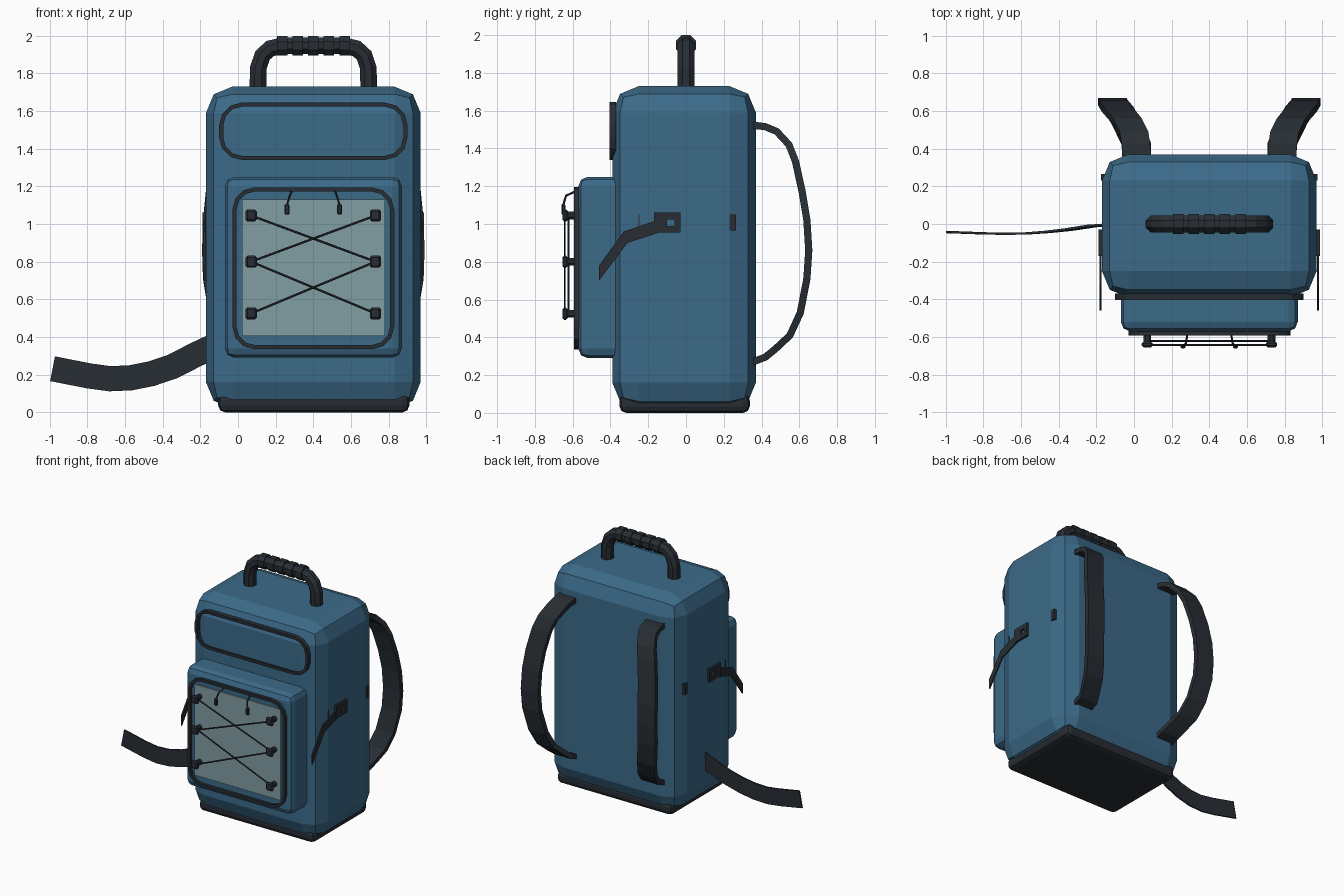
import bpy, bmesh, math
from mathutils import Vector as V

if "Cube" in bpy.data.objects:
    bpy.data.objects.remove(bpy.data.objects["Cube"])

CX = 0.4  # the pack's own centre line


def material(name, rgb):
    m = bpy.data.materials.new(name)
    m.diffuse_color = (*rgb, 1)
    m.use_nodes = True
    m.node_tree.nodes["Principled BSDF"].inputs["Base Color"].default_value = m.diffuse_color
    return m


BLUE = material("blue_fabric", (0.045, 0.145, 0.25))
DARK = material("dark_trim", (0.021, 0.027, 0.034))
MESH = material("grey_mesh", (0.22, 0.34, 0.36))


def finish(name, bm, mat):
    bmesh.ops.recalc_face_normals(bm, faces=bm.faces)
    me = bpy.data.meshes.new(name)
    bm.to_mesh(me)
    bm.free()
    me.materials.append(mat)
    ob = bpy.data.objects.new(name, me)
    bpy.context.collection.objects.link(ob)
    return ob


def box(name, lo, hi, mat, bevel=0, seg=2):
    bm = bmesh.new()
    bmesh.ops.create_cube(bm, size=1)
    lo, hi = V(lo), V(hi)
    for v in bm.verts:
        v.co = V([(lo[i] + hi[i]) / 2 + v.co[i] * (hi[i] - lo[i]) for i in range(3)])
    if bevel:
        bmesh.ops.bevel(bm, geom=bm.edges[:], offset=bevel, segments=seg,
                        profile=0.5, affect='EDGES')
    return finish(name, bm, mat)


def loft(name, rings, mat, loop=False):
    bm = bmesh.new()
    vs = [[bm.verts.new(p) for p in r] for r in rings]
    n = len(vs[0])
    for i in range(len(vs) if loop else len(vs) - 1):
        a, b = vs[i], vs[(i + 1) % len(vs)]
        for k in range(n):
            bm.faces.new((a[k], a[(k + 1) % n], b[(k + 1) % n], b[k]))
    if not loop:
        bm.faces.new(vs[0])
        bm.faces.new(vs[-1])
    return finish(name, bm, mat)


def sweep(name, pts, across, half_w, half_t, mat, sides=4):
    """Strap (4 sides) or tube (more sides) along pts; 'across' is the width direction."""
    pts, across, rings = [V(p) for p in pts], V(across), []
    for i, p in enumerate(pts):
        t = pts[min(i + 1, len(pts) - 1)] - pts[max(i - 1, 0)]
        t = (t - across * t.dot(across)).normalized()
        n = across.cross(t)
        if sides == 4:
            prof = [(1, 1), (-1, 1), (-1, -1), (1, -1)]
        else:
            prof = [(math.cos(2 * math.pi * (k + .5) / sides),
                     math.sin(2 * math.pi * (k + .5) / sides)) for k in range(sides)]
        rings.append([p + across * half_w * a + n * half_t * b for a, b in prof])
    return loft(name, rings, mat)


def frame(name, x0, x1, z0, z1, r, w, y0, y1, mat):
    """Flat rounded-rectangle rim facing the front."""
    def outline(d):
        out = []
        for cx, cz, a0 in ((x1 - r, z1 - r, 0), (x0 + r, z1 - r, 90),
                           (x0 + r, z0 + r, 180), (x1 - r, z0 + r, 270)):
            for k in range(4):
                a = math.radians(a0 + 30 * k)
                out.append((cx + (r - d) * math.cos(a), cz + (r - d) * math.sin(a)))
        return out
    o, i = outline(0), outline(w)
    loft(name, [[(a[0], y0, a[1]), (a[0], y1, a[1]), (b[0], y1, b[1]), (b[0], y0, b[1])]
                for a, b in zip(o, i)], mat, loop=True)


# Main body, base and front pocket
box("body", (-0.17, -0.39, 0.02), (0.97, 0.37, 1.73), BLUE, 0.14)
box("base", (-0.105, -0.352, 0.0), (0.91, 0.338, 0.1), DARK, 0.035)
box("front_pocket", (-0.07, -0.57, 0.29), (0.87, -0.3, 1.25), BLUE, 0.05)

# Rims and mesh panel
frame("upper_pocket_rim", -0.1, 0.9, 1.34, 1.645, 0.12, 0.022, -0.37, -0.405, DARK)
frame("lower_pocket_rim", -0.03, 0.83, 0.335, 1.195, 0.12, 0.022, -0.56, -0.592, DARK)
box("mesh_panel", (0.02, -0.58, 0.405), (0.78, -0.56, 1.13), MESH)

# Carry handle with grip rings
half = [(0.105, 1.7), (0.108, 1.83), (0.13, 1.895), (0.17, 1.932), (0.235, 1.947)]
path = half + [(2 * CX - x, z) for x, z in reversed(half)]
sweep("carry_handle", [(x, 0, z) for x, z in path], (0, 1, 0), 0.048, 0.048, DARK, 8)
for k in range(5):
    x = CX + (k - 2) * 0.083
    sweep("grip_ring", [(x - 0.028, 0, 1.947), (x + 0.028, 0, 1.947)],
          (0, 1, 0), 0.058, 0.057, DARK, 8)

# Lacing studs and crossed cords
levels = (1.045, 0.80, 0.525)
for z in levels:
    for x in (0.07, 0.73):
        sweep("lace_stud", [(x, -0.57, z), (x, -0.63, z)], (1, 0, 0), 0.022, 0.022, DARK, 8)
        box("stud_cap", (x - .03, -0.655, z - .032), (x + .03, -0.625, z + .032), DARK, 0.01, 1)
for a, b in zip(levels, levels[1:]):
    for y, x0, x1 in ((-0.622, 0.07, 0.73), (-0.642, 0.73, 0.07)):
        sweep("lace_cord", [(x0, y, a), (x1, y, b)], (0, 1, 0), 0.006, 0.006, DARK, 6)


def mx(pts, s):
    return [(CX + s * (p[0] - CX), p[1], p[2]) for p in pts]


def side_box(name, lo, hi, s, bevel=0):
    a, b = mx([lo, hi], s)
    box(name, (min(a[0], b[0]), lo[1], lo[2]), (max(a[0], b[0]), hi[1], hi[2]), DARK, bevel, 1)


# Paired parts: s = -1 is the left side, s = 1 the right
for s in (-1, 1):
    # Zip pulls
    pull = [(0.515, -0.58, 1.175), (0.525, -0.635, 1.15), (0.54, -0.65, 1.1)]
    sweep("zip_cord", mx(pull, s), (1, 0, 0), 0.006, 0.006, DARK, 6)
    side_box("zip_toggle", (0.527, -0.66, 1.05), (0.553, -0.638, 1.105), s, 0.005)

    # Shoulder strap
    strap = [(.785, .34, 1.525), (.79, .42, 1.515), (.80, .48, 1.49), (.835, .545, 1.42),
             (.865, .58, 1.33), (.895, .615, 1.17), (.91, .64, 1.02), (.915, .65, .86),
             (.91, .64, .71), (.88, .605, .53), (.845, .55, .41), (.81, .475, .34),
             (.785, .42, .295), (.785, .34, .265)]
    sweep("shoulder_strap", mx(strap, s), (1, 0, 0), 0.076, 0.019, DARK)

    # Side strap hanging from a buckle frame
    band = [(-0.14, 1.025), (-0.33, 0.96), (-0.46, 0.78), (-0.46, 0.70), (-0.31, 0.90), (-0.14, 0.955)]
    loft("side_strap", [mx([(x, y, z) for y, z in band], s) for x in (0.972, 0.982)], DARK)
    for lo, hi in (((-0.17, 0.955), (-0.10, 1.06)), ((-0.06, 0.955), (-0.03, 1.06)),
                   ((-0.10, 0.955), (-0.06, 0.99)), ((-0.10, 1.025), (-0.06, 1.06))):
        side_box("buckle_bar", (0.962, *lo), (0.988, *hi), s)
    side_box("side_tab", (0.955, 0.23, 0.965), (0.976, 0.265, 1.05), s)
    side_box("strap_loop", (0.96, -0.252, 0.95), (0.974, -0.247, 1.05), s)

# Loose waist belt trailing from the left side
belt = [(-0.12, -0.003, 0.355), (-0.22, -0.01, 0.308), (-0.35, -0.03, 0.242), (-0.46, -0.042, 0.205),
        (-0.57, -0.05, 0.183), (-0.68, -0.052, 0.178), (-0.79, -0.05, 0.193), (-0.985, -0.043, 0.231)]
rings = []
for i, p in enumerate(belt):
    t = (V(belt[min(i + 1, 7)]) - V(belt[max(i - 1, 0)])).normalized()
    side, thick = V((-t.z, 0, t.x)) * 0.067, V((0, 0.006, 0))
    rings.append([V(p) + side * a + thick * b for a, b in ((1, 1), (-1, 1), (-1, -1), (1, -1))])
loft("waist_belt", rings, DARK)
